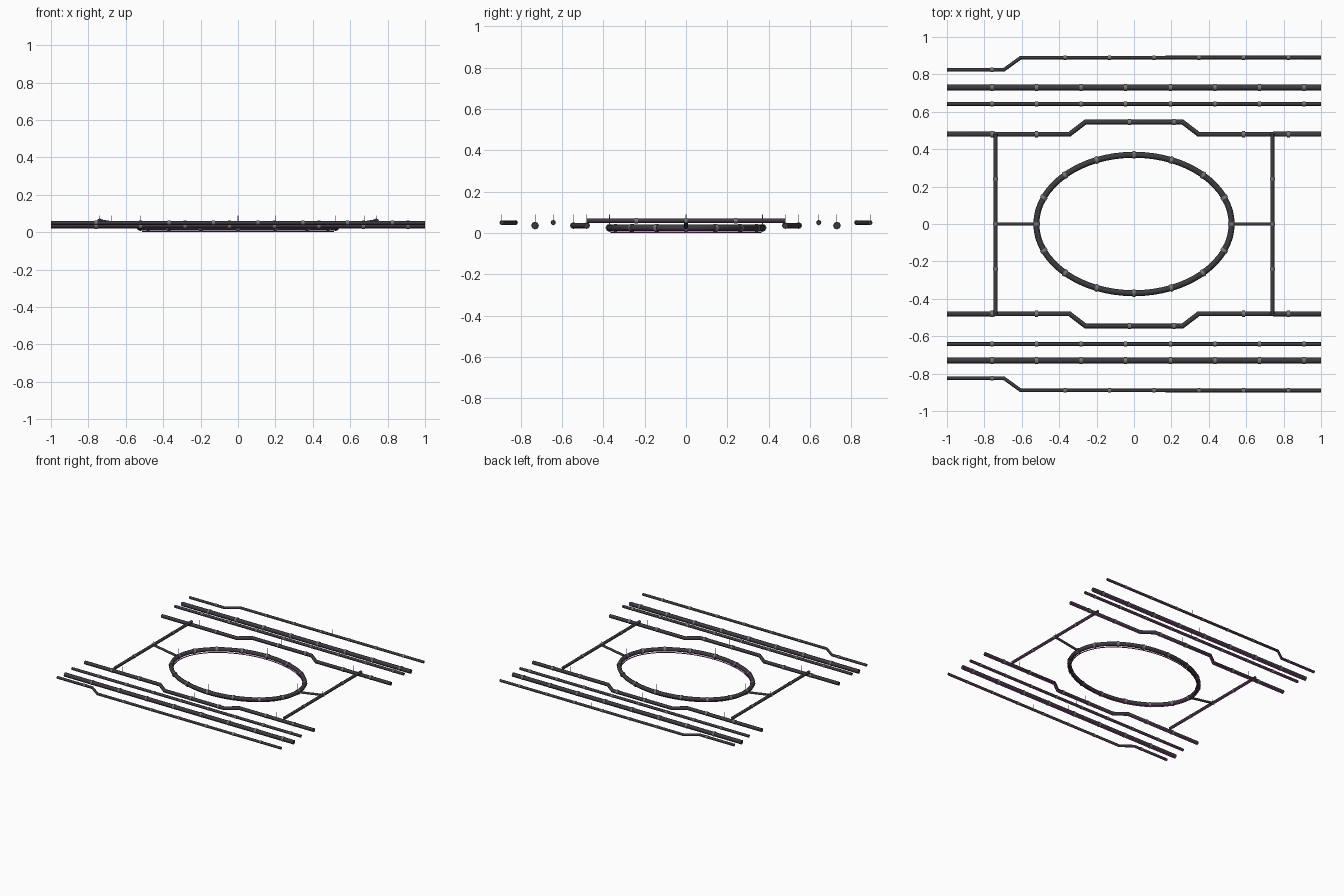
import bpy
import math
from mathutils import Vector

if "Cube" in bpy.data.objects:
    bpy.data.objects.remove(bpy.data.objects["Cube"], do_unlink=True)


def material(name, color):
    m = bpy.data.materials.new(name)
    m.use_nodes = True
    m.diffuse_color = (*color, 1)
    m.node_tree.nodes["Principled BSDF"].inputs["Base Color"].default_value = (*color, 1)
    return m


PIPE = material("dark pipe", (0.045, 0.044, 0.053))
COLLAR = material("grey collar", (0.19, 0.19, 0.20))
ROD = material("light grey rod", (0.35, 0.35, 0.36))
STRIP = material("magenta strip", (0.60, 0.03, 0.42))


def tube(name, points, radius, mat, closed=False, sides=12):
    """Round tube swept along a polyline."""
    curve = bpy.data.curves.new(name, "CURVE")
    curve.dimensions = "3D"
    curve.bevel_depth = radius
    curve.bevel_resolution = max(0, sides // 4 - 1)
    curve.use_fill_caps = not closed
    spline = curve.splines.new("POLY")
    spline.points.add(len(points) - 1)
    for p, co in zip(spline.points, points):
        p.co = (*co, 1)
    spline.use_cyclic_u = closed
    curve.materials.append(mat)
    obj = bpy.data.objects.new(name, curve)
    bpy.context.collection.objects.link(obj)
    bpy.ops.object.select_all(action="DESELECT")
    obj.select_set(True)
    bpy.context.view_layer.objects.active = obj
    bpy.ops.object.convert(target="MESH")
    bpy.ops.object.shade_smooth_by_angle(angle=math.radians(50))
    return bpy.context.view_layer.objects.active


def band(name, points, radius):
    """Thin flat band along the underside of a level pipe."""
    z = points[0][2] - radius
    obj = tube(name, [(x, y, z) for x, y, _ in points], radius * 0.45, STRIP, sides=8)
    for v in obj.data.vertices:
        v.co.z = z + (v.co.z - z) * 0.2


def collar(name, center, direction, radius):
    """Short coupling sleeve around a pipe."""
    c, d = Vector(center), Vector(direction).normalized() * 0.008
    tube(name, [c - d, c + d], radius * 1.22, COLLAR)


def hanger(name, x, y, z):
    tube(name, [(x, y, z), (x, y, 0.09)], 0.0015, ROD, sides=8)


def y_at(path, x):
    for (x0, y0), (x1, y1) in zip(path, path[1:]):
        if x0 <= x <= x1:
            return y0 + (y1 - y0) * (x - x0) / (x1 - x0)


# Long runs: path, height, radius, collar positions, hanger positions
even = [-0.76 + 0.2385 * i for i in range(8)]
RUNS = {
    "outer": ([(-1, 0.825), (-0.695, 0.825), (-0.605, 0.89), (1, 0.89)], 0.05, 0.0098,
              [-0.76] + [-0.37 + 0.239 * i for i in range(6)], [0.2]),
    "main": ([(-1, 0.73), (1, 0.73)], 0.036, 0.0155, even, [0]),
    "slim": ([(-1, 0.642), (1, 0.642)], 0.05, 0.0105, even, [0]),
    "inner": ([(-1, 0.48), (-0.345, 0.48), (-0.26, 0.545), (0.26, 0.545),
               (0.345, 0.48), (1, 0.48)], 0.036, 0.0135,
              [-0.76, -0.52, -0.025, 0.215, 0.585, 0.825], [-0.675, 0, 0.675]),
}
for side, s in (("back", 1), ("front", -1)):
    for run, (path, z, r, collars, hangers) in RUNS.items():
        name = f"{side}_{run}"
        pts = [(x, s * y, z) for x, y in path]
        tube(f"{name}_pipe", pts, r, PIPE)
        band(f"{name}_strip", pts, r)
        for x in collars:
            collar(f"{name}_collar", (x, s * y_at(path, x), z), (1, 0, 0), r)
        for x in hangers:
            hanger(f"{name}_hanger", x, s * y_at(path, x), z)

# Oval ring
RX, RY, RZ, RR = 0.522, 0.37, 0.025, 0.016


def oval(a):
    return (RX * math.cos(a), RY * math.sin(a), RZ)


ring = [oval(math.tau * i / 64) for i in range(64)]
tube("ring_pipe", ring, RR, PIPE, closed=True)
tube("ring_strip", [(x * 0.98, y * 0.98, 0.0035) for x, y, z in ring], 0.0035, STRIP,
     closed=True, sides=8)
for i in range(16):
    a = math.tau * i / 16
    collar("ring_collar", oval(a), (-RX * math.sin(a), RY * math.cos(a), 0), RR)
    if i % 4 == 0:
        hanger("ring_hanger", *oval(a))

# Cross pipes and sloping connectors to the ring
for side, s in (("left", 1), ("right", -1)):
    x, z, r = s * 0.74, 0.06, 0.011
    pts = [(x, -0.48, z), (x, 0.48, z)]
    tube(f"{side}_cross_pipe", pts, r, PIPE)
    band(f"{side}_cross_strip", pts, r)
    for y in (-0.24, 0, 0.24):
        collar(f"{side}_cross_collar", (x, y, z), (0, 1, 0), r)
    hanger(f"{side}_cross_hanger", x, 0, z)
    tube(f"{side}_connector_pipe", [(s * RX, 0, RZ), (x, 0, z)], 0.009, PIPE)
